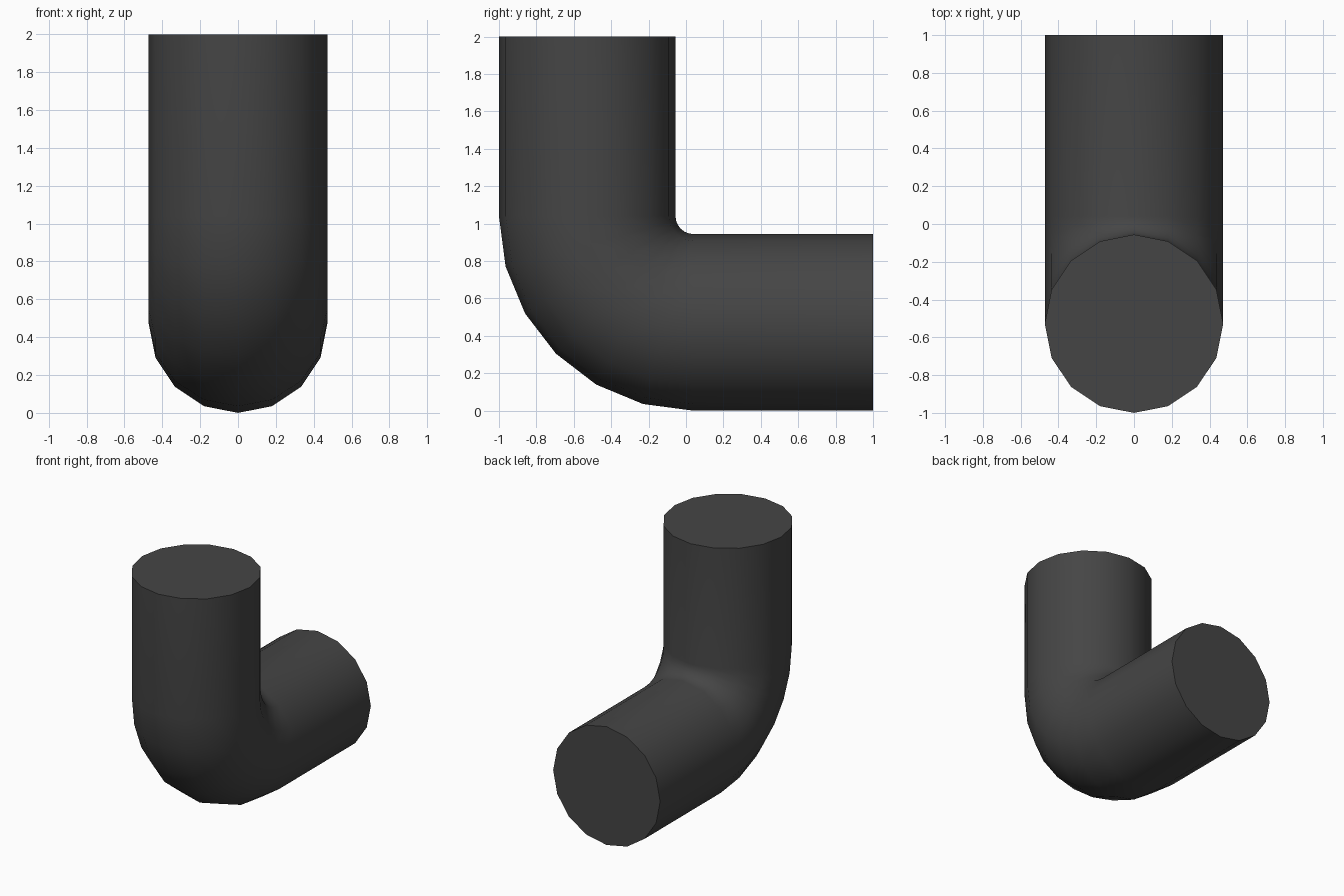
import bpy, bmesh, math
from mathutils import Vector

if "Cube" in bpy.data.objects:
    bpy.data.objects.remove(bpy.data.objects["Cube"])

SIDES = 16          # pipe cross-section
BEND_STEPS = 6      # segments in the elbow
R = 0.472           # pipe radius
BEND = 0.568        # bend radius along the centre line
CY, CZ = -1 + R + BEND, R + BEND   # bend centre

# Path stations: (centre, direction across the pipe in the bend plane)
up_out, flat_out = Vector((0, -1, 0)), Vector((0, 0, -1))
stations = [(Vector((0, -1 + R, 2)), up_out)]
for i in range(BEND_STEPS + 1):
    a = math.radians(90) * i / BEND_STEPS
    out = up_out * math.cos(a) + flat_out * math.sin(a)
    stations.append((Vector((0, CY, CZ)) + out * BEND, out))
stations.append((Vector((0, 1, R)), flat_out))

# Sweep the round section along the path
bm = bmesh.new()
rings = []
for centre, out in stations:
    ring = []
    for k in range(SIDES):
        t = 2 * math.pi * k / SIDES
        ring.append(bm.verts.new(centre + (out * math.cos(t) + Vector((1, 0, 0)) * math.sin(t)) * R))
    rings.append(ring)
for a, b in zip(rings, rings[1:]):
    for k in range(SIDES):
        n = (k + 1) % SIDES
        bm.faces.new((a[k], a[n], b[n], b[k]))

# Flat end caps
bm.faces.new(rings[0])
bm.faces.new(rings[-1])
bmesh.ops.recalc_face_normals(bm, faces=bm.faces)

mesh = bpy.data.meshes.new("pipe_elbow")
bm.to_mesh(mesh)
bm.free()
pipe = bpy.data.objects.new("pipe_elbow", mesh)
bpy.context.collection.objects.link(pipe)

# Dark grey finish
mat = bpy.data.materials.new("dark grey")
mat.diffuse_color = (0.06, 0.06, 0.06, 1)
mat.use_nodes = True
mat.node_tree.nodes["Principled BSDF"].inputs["Base Color"].default_value = mat.diffuse_color
mesh.materials.append(mat)

# Smooth sides, sharp end rims
bpy.context.view_layer.objects.active = pipe
pipe.select_set(True)
bpy.ops.object.shade_smooth_by_angle(angle=math.radians(40))
